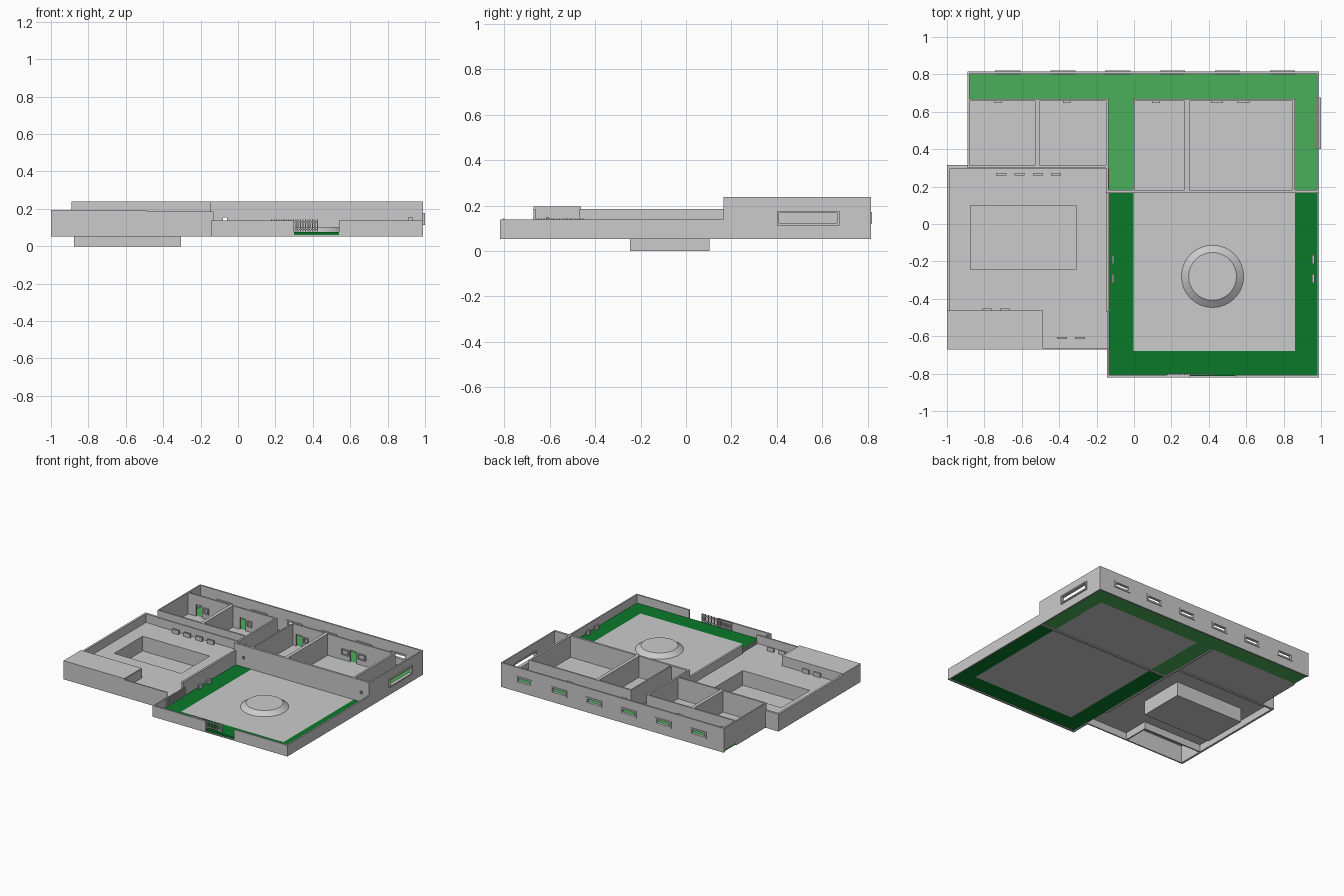
import bpy, bmesh, math
from mathutils import Matrix, Vector

if "Cube" in bpy.data.objects:
    bpy.data.objects.remove(bpy.data.objects["Cube"])


def material(name, rgb):
    m = bpy.data.materials.new(name)
    m.diffuse_color = (*rgb, 1)
    m.use_nodes = True
    m.node_tree.nodes["Principled BSDF"].inputs["Base Color"].default_value = m.diffuse_color
    return m


LIGHT = material("light_green", (0.07, 0.43, 0.105))
DARK = material("dark_green", (0.003, 0.195, 0.023))


def boxes(name, items, mat=None):
    """One object from boxes (x0, x1, y0, y1, z0, z1)."""
    bm = bmesh.new()
    for x0, x1, y0, y1, z0, z1 in items:
        m = (Matrix.Translation(((x0 + x1) / 2, (y0 + y1) / 2, (z0 + z1) / 2))
             @ Matrix.Diagonal((x1 - x0, y1 - y0, z1 - z0, 1)))
        bmesh.ops.create_cube(bm, size=1, matrix=m)
    me = bpy.data.meshes.new(name)
    bm.to_mesh(me)
    bm.free()
    ob = bpy.data.objects.new(name, me)
    bpy.context.collection.objects.link(ob)
    if mat:
        me.materials.append(mat)
    return ob


def wall(name, axis, c0, c1, a, b, z0, z1, holes=()):
    """Straight wall along axis, thickness c0..c1, with holes (start, end, low, high)."""
    parts, pos = [], a
    for s, e, lo, hi in sorted(holes):
        parts += [(pos, s, z0, z1), (s, e, z0, lo), (s, e, hi, z1)]
        pos = e
    parts.append((pos, b, z0, z1))
    parts = [p for p in parts if p[1] - p[0] > 1e-4 and p[3] - p[2] > 1e-4]
    boxes(name, [(s, e, c0, c1, l, h) if axis == 'x' else (c0, c1, s, e, l, h)
                 for s, e, l, h in parts])


def frame(name, axis, c0, c1, a, b, z0, z1, t=0.01):
    """Rectangular window frame."""
    wall(name, axis, c0, c1, a, b, z0, z1, [(a + t, b - t, z0 + t, z1 - t)])


def railing(name, axis, c, a, b, z0, z1, n):
    """Upright bars with two rails."""
    w, parts = 0.003, []
    for i in range(n):
        p = a + (b - a) * i / (n - 1)
        parts.append((p - w, p + w, c - w, c + w, z0, z1))
    for z in (z0 + 0.01, z1 - 0.014):
        parts.append((a, b, c - w, c + w, z - w, z + w))
    if axis == 'y':
        parts = [(p[2], p[3], p[0], p[1], p[4], p[5]) for p in parts]
    boxes(name, parts)


B, F0, F1 = 0.053, 0.06, 0.075      # wall base, floor underside, floor top
HALL, DECK, TOP = 0.138, 0.185, 0.238

# Floors
boxes("corridor_floor", [(-0.888, 0.982, 0.665, 0.808, F0, F1),
                         (-0.137, -0.004, 0.18, 0.665, F0, F1),
                         (0.86, 0.982, 0.18, 0.665, F0, F1)], LIGHT)
boxes("hall_border_floor", [(-0.137, -0.004, -0.68, 0.18, F0, F1),
                            (0.86, 0.982, -0.68, 0.18, F0, F1),
                            (-0.137, 0.982, -0.812, -0.68, F0, F1)], DARK)
boxes("hall_floor", [(-0.004, 0.86, -0.68, 0.18, F0, F1)])
boxes("room_floors", [(-0.888, -0.137, 0.3, 0.665, F0, F1),
                      (-0.004, 0.86, 0.18, 0.665, F0, F1)])

# Outer walls of the tall back wing
WIN = [-0.675, -0.38, -0.087, 0.205, 0.5, 0.793]
wall("back_wall", 'x', 0.803, 0.815, -0.89, 0.99, B, TOP,
     [(x - 0.055, x + 0.055, 0.13, 0.16) for x in WIN])
for x in WIN:
    frame("back_window_frame", 'x', 0.798, 0.82, x - 0.067, x + 0.067, 0.119, 0.171, 0.012)
wall("right_back_wall", 'y', 0.979, 0.99, 0.166, 0.815, B, TOP, [(0.41, 0.665, 0.122, 0.168)])
frame("right_window_frame", 'y', 0.974, 1.0, 0.4, 0.675, 0.113, 0.177)
wall("left_back_wall", 'y', -0.89, -0.88, 0.3, 0.665, B, TOP)
wall("corridor_end_wall", 'y', -0.89, -0.88, 0.665, 0.815, F1, TOP)
wall("middle_wall", 'x', 0.166, 0.182, -0.15, 0.99, B, TOP,
     [(-0.08, -0.06, 0.135, 0.155), (0.912, 0.932, 0.135, 0.155)])

# Room walls with doorways to the corridor
DOOR = (F1, 0.165)
wall("left_rooms_front_wall", 'x', 0.3, 0.312, -0.89, -0.137, B, TOP)
wall("left_rooms_back_wall", 'x', 0.657, 0.669, -0.89, -0.137, F0, TOP,
     [(-0.815, -0.765, *DOOR), (-0.445, -0.395, *DOOR)])
wall("left_rooms_side_wall", 'y', -0.15, -0.137, 0.166, 0.669, B, TOP)
wall("left_rooms_divider", 'y', -0.53, -0.504, 0.31, 0.66, F0, TOP)
wall("right_rooms_back_wall", 'x', 0.657, 0.669, -0.006, 0.86, F0, TOP,
     [(0.03, 0.08, *DOOR), (0.485, 0.54, *DOOR)])
wall("right_rooms_left_wall", 'y', -0.006, 0.004, 0.17, 0.669, F0, TOP)
wall("right_rooms_right_wall", 'y', 0.845, 0.86, 0.17, 0.669, F0, TOP)
wall("right_rooms_divider", 'y', 0.27, 0.296, 0.17, 0.66, F0, TOP)
for x, w in ((-0.725, 0.02), (-0.36, 0.02), (0.115, 0.02), (0.445, 0.032), (0.585, 0.032)):
    frame("room_door_panel", 'x', 0.648, 0.658, x - w, x + w, 0.115, 0.16, 0.008)

# Low walls around the hall and its gate
wall("hall_front_wall", 'x', -0.82, -0.808, -0.145, 0.99, B, HALL, [(0.3, 0.54, F0, HALL)])
wall("hall_right_wall", 'y', 0.979, 0.99, -0.82, 0.17, B, HALL)
wall("hall_left_wall", 'y', -0.145, -0.134, -0.82, -0.67, B, HALL)
railing("sliding_gate", 'x', -0.803, 0.18, 0.425, 0.08, 0.144, 20)
boxes("hall_benches", [(x - 0.006, x + 0.006, y - 0.024, y + 0.024, F1, F1 + 0.03)
                       for x in (-0.112, 0.959) for y in (-0.19, -0.292)])

# Low round platform in the hall
bm = bmesh.new()
bmesh.ops.create_cone(bm, cap_ends=True, segments=32, radius1=0.168, radius2=0.128, depth=0.03,
                      matrix=Matrix.Translation((0.42, -0.28, F1 + 0.014)))
me = bpy.data.meshes.new("round_platform")
bm.to_mesh(me)
bm.free()
bpy.context.collection.objects.link(bpy.data.objects.new("round_platform", me))

# Raised terrace around the pool
PX0, PX1, PY0, PY1 = -0.878, -0.304, -0.247, 0.104
D0, D1 = 0.107, 0.12
boxes("terrace_floor", [(-0.99, PX0, -0.465, 0.305, D0, D1), (PX1, -0.145, -0.465, 0.305, D0, D1),
                        (PX0, PX1, PY1, 0.305, D0, D1), (PX0, PX1, -0.465, PY0, D0, D1),
                        (-0.49, -0.14, -0.668, -0.465, D0, D1)])
t = 0.004
boxes("pool_basin", [(PX0, PX1, PY0, PY1, 0, 0.008),
                     (PX0, PX0 + t, PY0, PY1, 0, D1), (PX1 - t, PX1, PY0, PY1, 0, D1),
                     (PX0, PX1, PY0, PY0 + t, 0, D1), (PX0, PX1, PY1 - t, PY1, 0, D1)])
wall("terrace_left_wall", 'y', -1.0, -0.984, -0.67, 0.315, B, DECK)
wall("terrace_back_wall", 'x', 0.298, 0.315, -1.0, -0.885, B, DECK)
wall("terrace_inner_back_wall", 'x', 0.293, 0.301, -0.89, -0.137, B, DECK)
wall("terrace_right_wall", 'y', -0.15, -0.135, -0.468, 0.3, B, DECK)
wall("terrace_front_wall", 'x', -0.672, -0.662, -1.0, -0.13, B, DECK)

# Covered corner of the terrace
boxes("corner_roof", [(-1.0, -0.488, -0.672, -0.463, 0.185, 0.195)])
wall("corner_side_wall", 'y', -0.496, -0.486, -0.67, -0.463, B, 0.19)
wall("corner_back_wall", 'x', -0.473, -0.463, -1.0, -0.488, B, 0.19)

# Terrace side railing and small fittings
railing("terrace_railing", 'y', -0.131, -0.67, -0.455, 0.075, 0.144, 20)
spots = [(x, 0.266) for x in (-0.71, -0.613, -0.513, -0.416)]
spots += [(-0.785, -0.457), (-0.69, -0.457), (-0.385, -0.61), (-0.288, -0.61)]
boxes("terrace_benches", [(x - 0.027, x + 0.027, y - 0.006, y + 0.006, D1, D1 + 0.03)
                          for x, y in spots])
